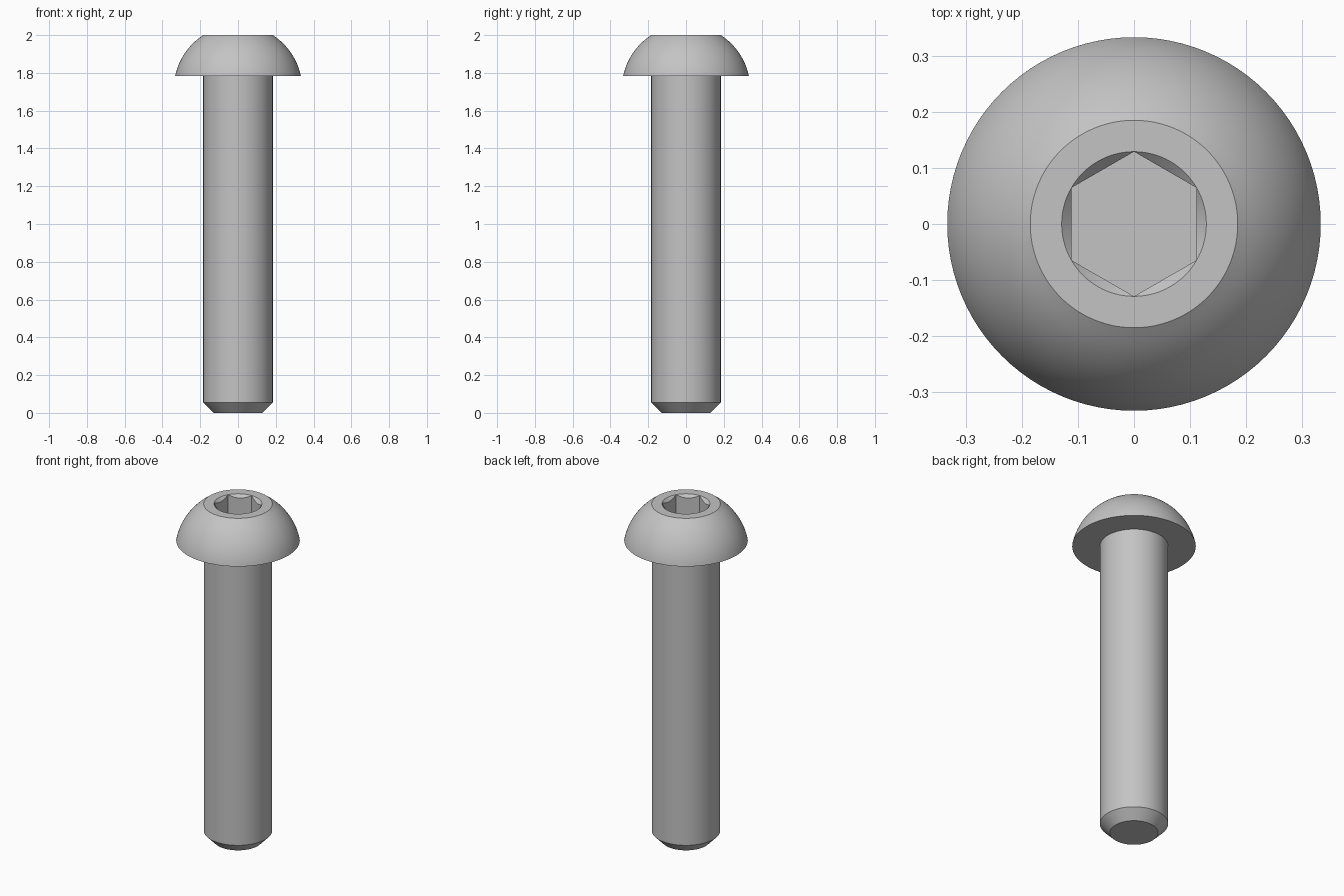
import bpy, bmesh, math

if "Cube" in bpy.data.objects:
    bpy.data.objects.remove(bpy.data.objects["Cube"], do_unlink=True)

SIDES = 96
SHANK_R = 0.184
HEAD_R, HEAD_Z = 0.333, 1.783
FLAT_R = 0.185
SOCKET_R, SOCKET_Z = 0.129, 1.863

steel = bpy.data.materials.new("steel_grey")
steel.use_nodes = True
steel.diffuse_color = (0.55, 0.55, 0.55, 1)
steel.node_tree.nodes["Principled BSDF"].inputs["Base Color"].default_value = (0.55, 0.55, 0.55, 1)


def circle(radius, z):
    return lambda angle: (radius, z)


def hex_radius(angle):
    # distance to a hexagon whose corners lie on the y axis
    local = (angle + math.pi / 6) % (math.pi / 3) - math.pi / 6
    return SOCKET_R * math.cos(math.pi / 6) / math.cos(local)


def loft(name, rings, cap_start=False, cap_end=False):
    """Join a series of rings, each giving (radius, z) for an angle."""
    bm = bmesh.new()
    loops = []
    for ring in rings:
        loop = []
        for i in range(SIDES):
            a = math.tau * i / SIDES
            r, z = ring(a)
            loop.append(bm.verts.new((r * math.cos(a), r * math.sin(a), z)))
        loops.append(loop)
    for low, high in zip(loops, loops[1:]):
        for i in range(SIDES):
            j = (i + 1) % SIDES
            bm.faces.new((low[i], low[j], high[j], high[i]))
    if cap_start:
        bm.faces.new(loops[0][::-1])
    if cap_end:
        bm.faces.new(loops[-1])
    bmesh.ops.remove_doubles(bm, verts=bm.verts, dist=1e-5)
    mesh = bpy.data.meshes.new(name)
    bm.to_mesh(mesh)
    bm.free()
    mesh.materials.append(steel)
    obj = bpy.data.objects.new(name, mesh)
    bpy.context.collection.objects.link(obj)
    bpy.ops.object.select_all(action='DESELECT')
    obj.select_set(True)
    bpy.context.view_layer.objects.active = obj
    bpy.ops.object.shade_smooth_by_angle(angle=math.radians(30))
    return obj


# Shank with a chamfered tip
loft("shank", [circle(0.13, 0), circle(SHANK_R, 0.055), circle(SHANK_R, HEAD_Z)], cap_start=True)

# Domed head: underside, short rim, then an arc up to the flat top
rings = [circle(SHANK_R, HEAD_Z), circle(HEAD_R, HEAD_Z)]
centre_z, dome_r = 1.714, 0.340
start = math.acos(HEAD_R / dome_r)
end = math.acos(FLAT_R / dome_r)
STEPS = 16
for k in range(STEPS):
    t = start + (end - start) * k / STEPS
    rings.append(circle(dome_r * math.cos(t), centre_z + dome_r * math.sin(t)))
rings += [circle(FLAT_R, 2), circle(SOCKET_R, 2)]

# Countersunk hexagonal socket
rings.append(lambda a: (hex_radius(a), 2 - (SOCKET_R - hex_radius(a))))
rings.append(lambda a: (hex_radius(a), SOCKET_Z))
loft("head", rings, cap_end=True)
